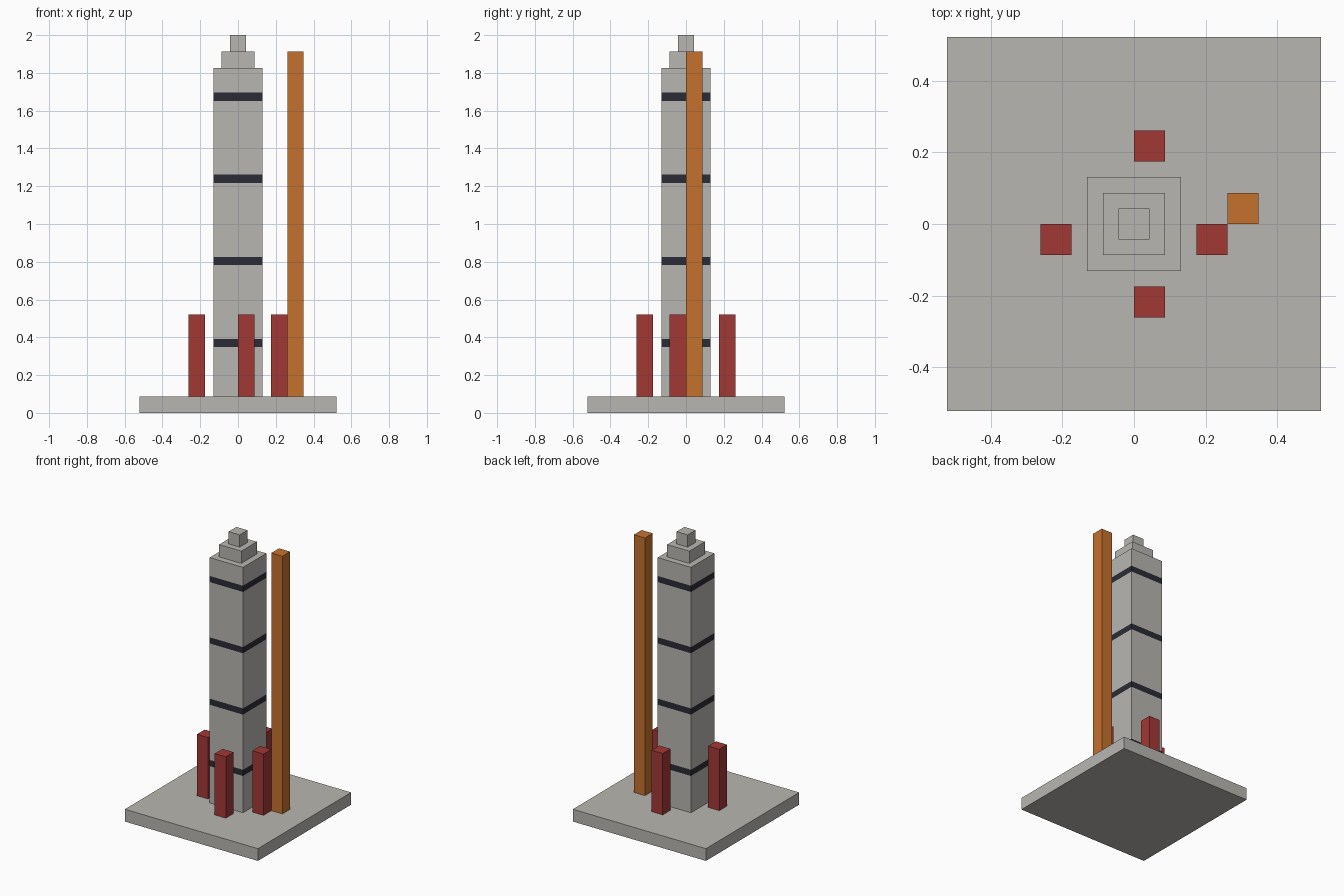
import bpy, bmesh

if "Cube" in bpy.data.objects:
    bpy.data.objects.remove(bpy.data.objects["Cube"])

U = 2 / 23  # grid unit: the model is 23 units tall


def material(name, color):
    m = bpy.data.materials.new(name)
    m.diffuse_color = (*color, 1)
    m.use_nodes = True
    m.node_tree.nodes["Principled BSDF"].inputs["Base Color"].default_value = m.diffuse_color
    return m


GREY = material("concrete grey", (0.48, 0.47, 0.44))
DARK = material("dark band", (0.024, 0.024, 0.036))
RED = material("red", (0.365, 0.040, 0.036))
ORANGE = material("orange", (0.56, 0.165, 0.027))


def box(name, lo, hi, mat):
    """Box between two corners given in grid units."""
    bm = bmesh.new()
    bmesh.ops.create_cube(bm, size=1)
    for v in bm.verts:
        v.co = [U * (h if c > 0 else l) for c, l, h in zip(v.co, lo, hi)]
    me = bpy.data.meshes.new(name)
    bm.to_mesh(me)
    bm.free()
    me.materials.append(mat)
    ob = bpy.data.objects.new(name, me)
    bpy.context.collection.objects.link(ob)
    return ob


def block(name, half, z0, z1, mat):
    """Centred square block."""
    return box(name, (-half, -half, z0), (half, half, z1), mat)


# Base slab, tower body and stepped top
block("base_slab", 6, 0, 1, GREY)
tower = block("tower_body", 1.5, 1, 21, GREY)
block("upper_step", 1, 21, 22, GREY)
block("top_step", 0.5, 22, 23, GREY)

# Dark bands cut flush into the tower walls
bands = [(z, z + 0.5) for z in (4, 9, 14, 19)]
bm = bmesh.new()
bm.from_mesh(tower.data)
for z in (z for band in bands for z in band):
    bmesh.ops.bisect_plane(bm, geom=bm.verts[:] + bm.edges[:] + bm.faces[:],
                           plane_co=(0, 0, z * U), plane_no=(0, 0, 1))
for f in bm.faces:
    z = f.calc_center_median().z / U
    f.material_index = int(any(a < z < b for a, b in bands))
bm.to_mesh(tower.data)
bm.free()
tower.data.materials.append(DARK)

# Four red boosters around the foot
for side, x, y in (("front", 0, -3), ("back", 0, 2), ("left", -3, -1), ("right", 2, -1)):
    box(side + "_booster", (x, y, 1), (x + 1, y + 1, 6), RED)

# Tall orange service mast
box("service_mast", (3, 0, 1), (4, 1, 22), ORANGE)
